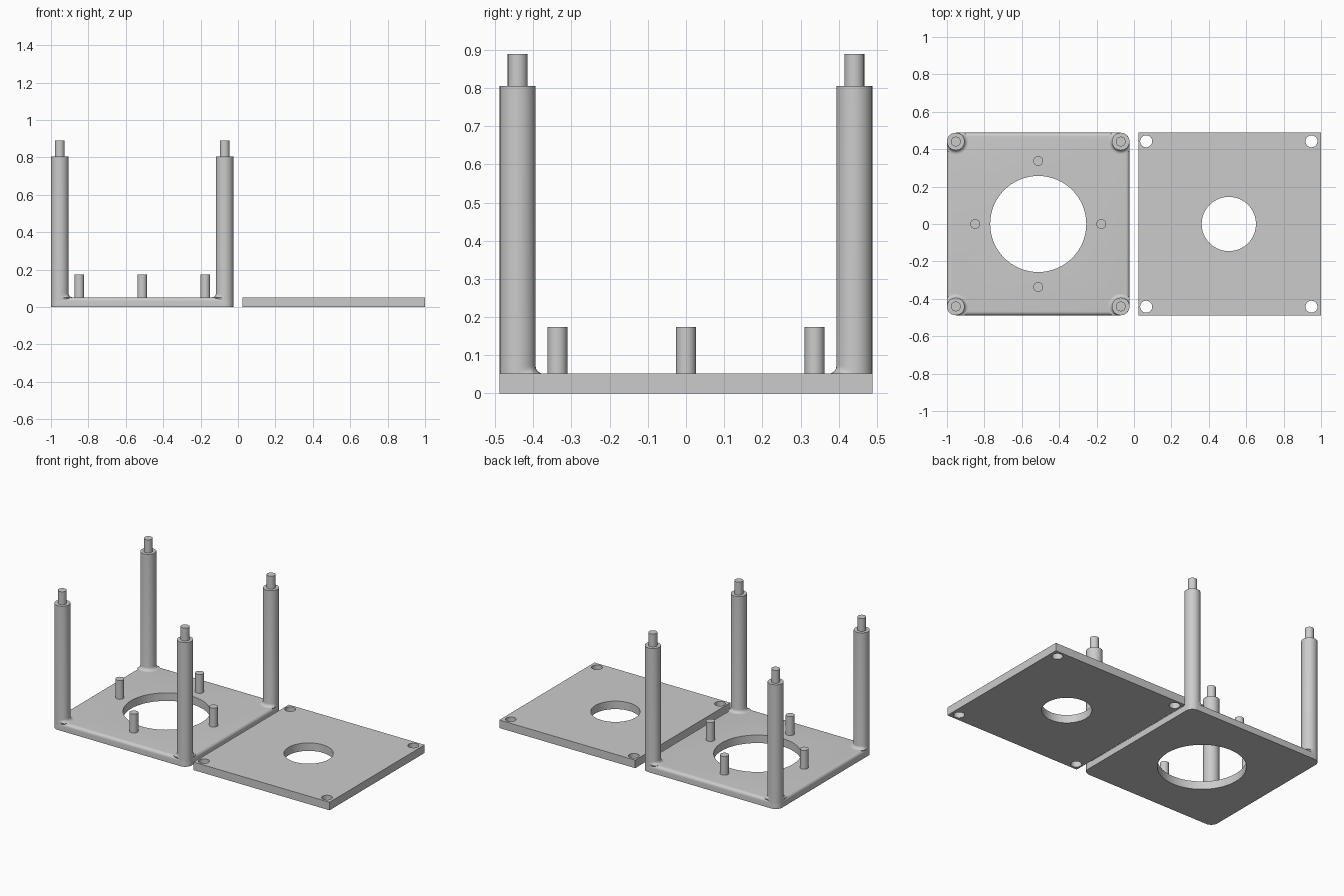
import bpy, bmesh
from math import sin, cos, pi, atan2, radians

if "Cube" in bpy.data.objects:
    bpy.data.objects.remove(bpy.data.objects["Cube"])

GREY = (0.6, 0.6, 0.6, 1)
grey = bpy.data.materials.new("light grey plastic")
grey.use_nodes = True
grey.diffuse_color = GREY
grey.node_tree.nodes["Principled BSDF"].inputs["Base Color"].default_value = GREY

THICK, HALF, POST_R, FILLET = 0.052, 0.488, 0.047, 0.02
BASE_X, LID_X, CORNER = -0.512, 0.512, 0.442
PIN_R, PIN_TOP = 0.026, 0.174
SHOULDER, POST_TOP = 0.806, 0.89
SEGS = 64


def finish(bm, name):
    bmesh.ops.recalc_face_normals(bm, faces=bm.faces[:])
    mesh = bpy.data.meshes.new(name)
    bm.to_mesh(mesh)
    bm.free()
    mesh.materials.append(grey)
    ob = bpy.data.objects.new(name, mesh)
    bpy.context.collection.objects.link(ob)
    return ob


def activate(ob):
    bpy.ops.object.select_all(action='DESELECT')
    ob.select_set(True)
    bpy.context.view_layer.objects.active = ob


def smooth(ob):
    activate(ob)
    bpy.ops.object.shade_smooth_by_angle(angle=radians(30))


def lathe(name, x, y, rings):
    """Stack rings of (height, radius function of angle) into a capped solid."""
    bm = bmesh.new()
    loops = []
    for z, radius in rings:
        loop = []
        for i in range(SEGS):
            a = 2 * pi * i / SEGS
            r = radius(a)
            loop.append(bm.verts.new((x + r * cos(a), y + r * sin(a), z)))
        loops.append(loop)
    for low, high in zip(loops, loops[1:]):
        for i in range(SEGS):
            j = (i + 1) % SEGS
            bm.faces.new((low[i], low[j], high[j], high[i]))
    bm.faces.new(loops[0])
    bm.faces.new(loops[-1])
    return finish(bm, name)


def cylinder(name, x, y, r, z0, z1):
    return lathe(name, x, y, [(z0, lambda a: r), (z1, lambda a: r)])


def plate(name, x, rounded, holes):
    bm = bmesh.new()
    bmesh.ops.create_cube(bm, size=1)
    for v in bm.verts:
        v.co = (x + v.co.x * 2 * HALF, v.co.y * 2 * HALF, (v.co.z + 0.5) * THICK)
    if rounded:
        upright = [e for e in bm.edges if abs(e.verts[0].co.z - e.verts[1].co.z) > 0.01]
        bmesh.ops.bevel(bm, geom=upright, offset=POST_R, segments=12,
                        profile=0.5, affect='EDGES')
        rim = [e for e in bm.edges if all(v.co.z > THICK - 0.001 for v in e.verts)]
        bmesh.ops.bevel(bm, geom=rim, offset=FILLET, segments=6,
                        profile=0.5, affect='EDGES')
    ob = finish(bm, name)
    # Drill the holes
    for hx, hy, r in holes:
        cutter = cylinder("hole_cutter", hx, hy, r, -0.1, THICK + 0.1)
        cutter.hide_render = True
        mod = ob.modifiers.new("hole", 'BOOLEAN')
        mod.operation, mod.solver, mod.object = 'DIFFERENCE', 'EXACT', cutter
        activate(ob)
        bpy.ops.object.modifier_apply(modifier=mod.name)
        bpy.data.objects.remove(cutter)
    smooth(ob)


def post(name, x, y):
    """Shouldered post whose foot flares inward without passing the plate edge."""
    inward = atan2(-y, BASE_X - x)

    def flare(a):
        off = abs((a - inward + pi) % (2 * pi) - pi)
        beta = off - pi / 4
        if beta >= pi / 2:
            return 0
        if beta <= 0:
            return FILLET
        return min(FILLET, POST_R / sin(beta) - POST_R)

    def ring(share):
        return lambda a: POST_R + flare(a) * share

    rings = [(THICK - FILLET, ring(0)), (THICK - 0.001, ring(1))]
    for i in range(7):
        t = i / 6 * pi / 2
        rings.append((THICK + FILLET * (1 - cos(t)), ring(1 - sin(t))))
    rings += [(SHOULDER, ring(0)), (SHOULDER, lambda a: PIN_R),
              (POST_TOP, lambda a: PIN_R)]
    smooth(lathe(name, x, y, rings))


# Base plate with a large opening, and flat cover plate with corner holes
signs = [(sx, sy) for sx in (-1, 1) for sy in (-1, 1)]
plate("base_plate", BASE_X, True, [(BASE_X, 0, 0.257)])
plate("cover_plate", LID_X - 0.001, False,
      [(LID_X - 0.005, 0, 0.145)] +
      [(LID_X - 0.005 + sx * CORNER, sy * CORNER, 0.032) for sx, sy in signs])

# Corner posts
for sx, sy in signs:
    side = ("front" if sy < 0 else "back") + ("_right" if sx < 0 else "_left")
    post(side + "_post", BASE_X + sx * (HALF - POST_R), sy * (HALF - POST_R))

# Short locating pins around the opening
for name, dx, dy in (("right", -1, 0), ("left", 1, 0), ("front", 0, -1), ("back", 0, 1)):
    smooth(cylinder(name + "_pin", BASE_X + dx * 0.337, dy * 0.337,
                    PIN_R, THICK - 0.01, PIN_TOP))
